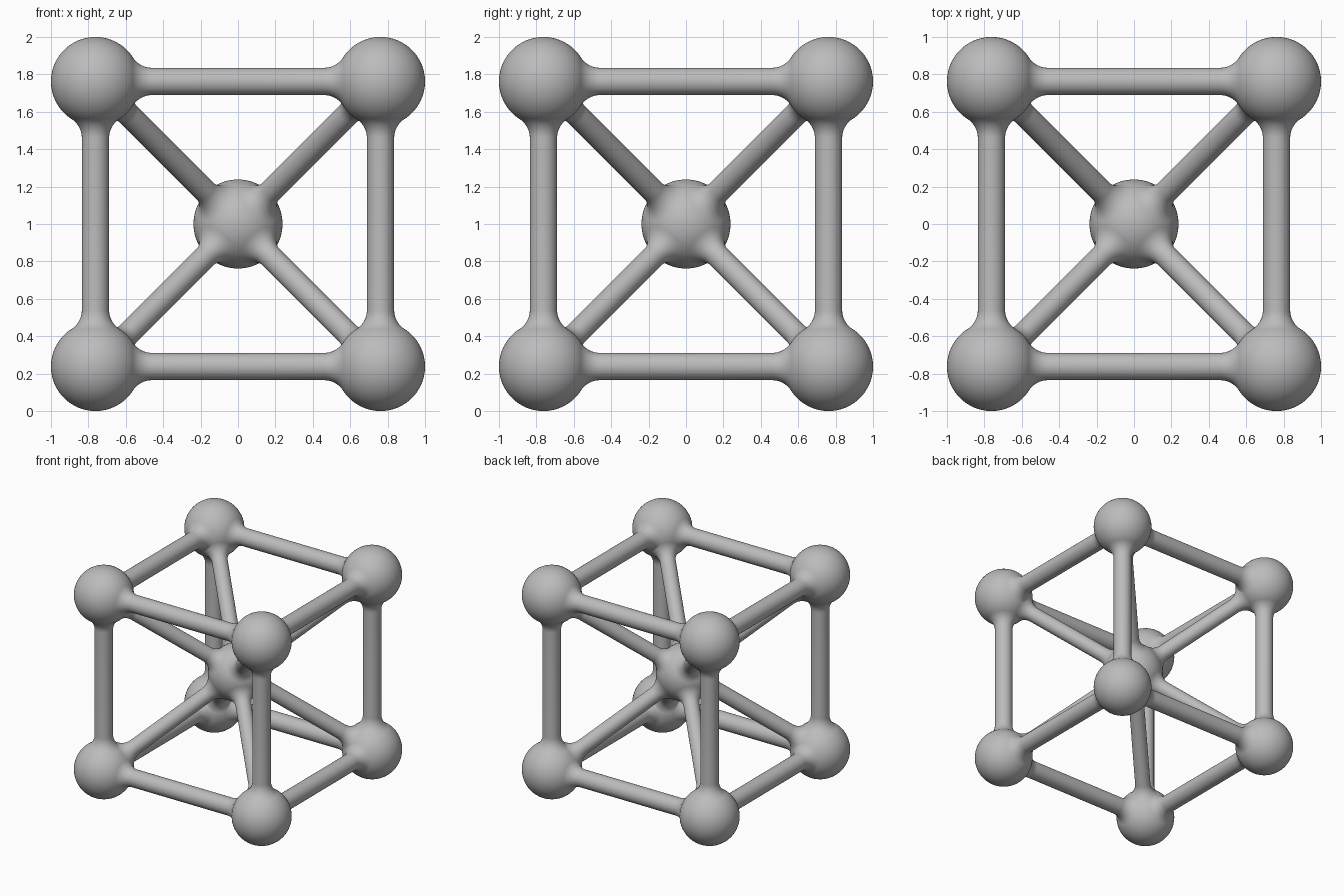
import bpy, bmesh, math
from itertools import product
from mathutils import Vector

cube = bpy.data.objects.get("Cube")
if cube:
    bpy.data.objects.remove(cube, do_unlink=True)

BALL = 0.238       # ball radius
HALF = 1 - BALL    # corner ball offset from the middle
FILLET = 0.12      # blend radius between ball and rod
SIDES = 48

grey = bpy.data.materials.new("light_grey")
grey.use_nodes = True
colour = (0.5, 0.5, 0.5, 1)
grey.diffuse_color = colour
grey.node_tree.nodes["Principled BSDF"].inputs["Base Color"].default_value = colour


def finish(name, bm):
    mesh = bpy.data.meshes.new(name)
    bmesh.ops.recalc_face_normals(bm, faces=bm.faces)
    for face in bm.faces:
        face.smooth = True
    bm.to_mesh(mesh)
    bm.free()
    mesh.materials.append(grey)
    obj = bpy.data.objects.new(name, mesh)
    bpy.context.collection.objects.link(obj)
    return obj


def ball(name, centre):
    bm = bmesh.new()
    bmesh.ops.create_uvsphere(bm, u_segments=64, v_segments=32, radius=BALL)
    finish(name, bm).location = centre


def rod(name, start, end, radius):
    """Round rod that flares tangentially into the ball at each end."""
    length = (end - start).length
    reach = math.sqrt((BALL + FILLET) ** 2 - (radius + FILLET) ** 2)
    sweep = math.atan2(reach, radius + FILLET)
    flare = []
    for i in range(11):
        a = sweep * (1 - i / 10)
        flare.append((radius + FILLET - FILLET * math.cos(a),
                      reach - FILLET * math.sin(a)))
    profile = flare + [(r, length - z) for r, z in reversed(flare)]
    bm = bmesh.new()
    rings = []
    for r, z in profile:
        angles = [math.tau * k / SIDES for k in range(SIDES)]
        rings.append([bm.verts.new((r * math.cos(a), r * math.sin(a), z)) for a in angles])
    for low, high in zip(rings, rings[1:]):
        for k in range(SIDES):
            n = (k + 1) % SIDES
            bm.faces.new((low[k], low[n], high[n], high[k]))
    obj = finish(name, bm)
    obj.location = start
    obj.rotation_mode = "QUATERNION"
    obj.rotation_quaternion = (end - start).to_track_quat("Z", "Y")


# Balls at the middle and the eight corners
middle = Vector((0, 0, 1))
ball("centre_ball", middle)
for signs in product((-1, 1), repeat=3):
    corner = middle + HALF * Vector(signs)
    ball("corner_ball", corner)
    # Diagonal rod from the middle to this corner
    rod("diagonal_rod", middle, corner, 0.063)
    # Edge rods, each made once from its lower end
    for axis in range(3):
        if signs[axis] < 0:
            other = corner.copy()
            other[axis] += 2 * HALF
            rod("edge_rod", corner, other, 0.073)
